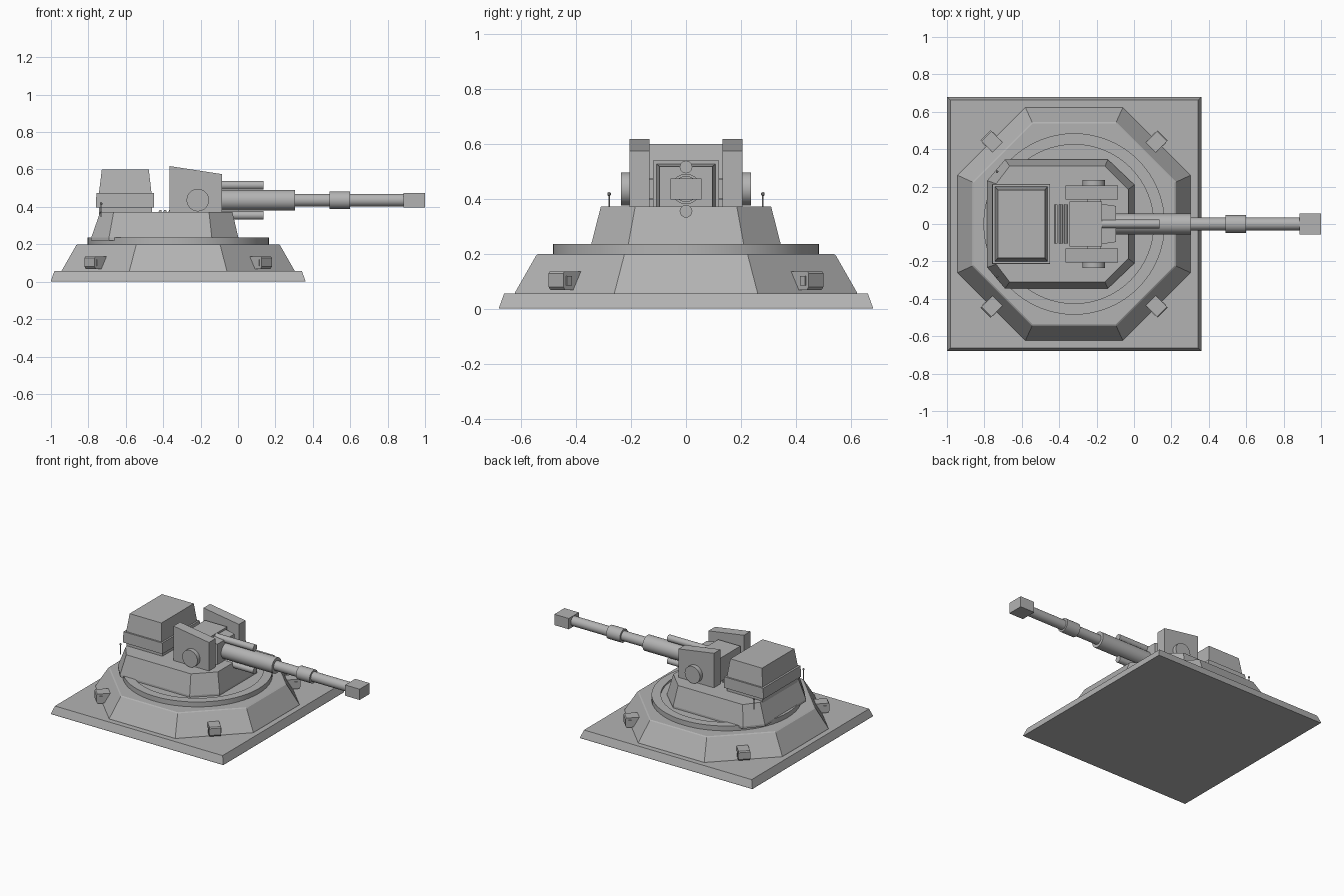
import bpy, bmesh, math
from mathutils import Matrix, Vector

if "Cube" in bpy.data.objects:
    bpy.data.objects.remove(bpy.data.objects["Cube"])

CX = -0.32      # centre of the base
GUN_Z = 0.436   # height of the barrel axis

gray = bpy.data.materials.new("gray metal")
gray.diffuse_color = (0.45, 0.45, 0.45, 1)
gray.use_nodes = True
gray.node_tree.nodes["Principled BSDF"].inputs["Base Color"].default_value = gray.diffuse_color


def finish(name, bm, smooth=False):
    bmesh.ops.recalc_face_normals(bm, faces=bm.faces)
    mesh = bpy.data.meshes.new(name)
    bm.to_mesh(mesh)
    bm.free()
    mesh.materials.append(gray)
    obj = bpy.data.objects.new(name, mesh)
    bpy.context.collection.objects.link(obj)
    if smooth:
        bpy.context.view_layer.objects.active = obj
        obj.select_set(True)
        bpy.ops.object.shade_smooth_by_angle(angle=math.radians(35))
        obj.select_set(False)
    return obj


def loft(name, rings, smooth=False):
    """Closed solid through a stack of rings with equal point counts."""
    bm = bmesh.new()
    rows = [[bm.verts.new(p) for p in r] for r in rings]
    for a, b in zip(rows, rows[1:]):
        for i in range(len(a)):
            j = (i + 1) % len(a)
            bm.faces.new((a[i], a[j], b[j], b[i]))
    bm.faces.new(rows[0])
    bm.faces.new(rows[-1])
    return finish(name, bm, smooth)


def rect(x0, x1, y, z):
    return [(x0, -y, z), (x1, -y, z), (x1, y, z), (x0, y, z)]


def box(name, x0, x1, y, z0, z1):
    return loft(name, [rect(x0, x1, y, z0), rect(x0, x1, y, z1)])


def lathe(name, profile, origin, axis, n=32):
    """Revolve (radius, distance) pairs about an axis through origin."""
    rot = Vector((0, 0, 1)).rotation_difference(Vector(axis)).to_matrix()
    rings = []
    for r, d in profile:
        angles = [2 * math.pi * i / n for i in range(n)]
        rings.append([Vector(origin) + rot @ Vector((r * math.cos(a), r * math.sin(a), d))
                      for a in angles])
    return loft(name, rings, True)


def octagon(half, flat, z):
    pts = [(half, -flat), (half, flat), (flat, half), (-flat, half),
           (-half, flat), (-half, -flat), (-flat, -half), (flat, -half)]
    return [(CX + x, y, z) for x, y in pts]


def turret_ring(x0, x1, y, back_y, back_x, front_x, front_y, z):
    half = [(x1, front_y), (front_x, y), (back_x, y), (x0, back_y)]
    return [(a, b, z) for a, b in half] + [(a, -b, z) for a, b in reversed(half)]


# Foundation slab and octagonal base
loft("base_slab", [rect(-1, 0.36, 0.68, 0), rect(-1, 0.36, 0.68, 0.006),
                   rect(-0.982, 0.342, 0.662, 0.056)])
loft("octagon_base", [octagon(0.625, 0.262, 0.05), octagon(0.622, 0.26, 0.06),
                      octagon(0.545, 0.225, 0.195), octagon(0.537, 0.222, 0.2)])

# Turntable with a slightly sunken centre
lathe("turntable", [(0.485, 0.19), (0.485, 0.235), (0.425, 0.235), (0.425, 0.222)],
      (CX, 0, 0), (0, 0, 1), 64)

# Turret body
loft("turret_body", [turret_ring(-0.785, 0.002, 0.345, 0.232, -0.69, -0.14, 0.21, 0.22),
                     turret_ring(-0.785, 0.002, 0.345, 0.232, -0.69, -0.14, 0.21, 0.235),
                     turret_ring(-0.737, -0.03, 0.31, 0.215, -0.665, -0.155, 0.185, 0.372)])

# Rear housing: foot, skirt and tapered top
box("housing_foot", -0.742, -0.46, 0.195, 0.36, 0.4)
loft("housing_skirt", [rect(-0.76, -0.448, 0.213, 0.398), rect(-0.757, -0.45, 0.211, 0.475)])
loft("housing_top", [rect(-0.744, -0.462, 0.2, 0.47), rect(-0.728, -0.477, 0.182, 0.6)])

# Cheek plates with pivot discs on both sides
for s, side in ((-1, "right"), (1, "left")):
    outline = [(-0.365, 0.365), (-0.085, 0.365), (-0.085, 0.575), (-0.365, 0.618)]
    loft("cheek_plate_" + side, [[(x, s * y, z) for x, z in outline] for y in (0.132, 0.206)])
    lathe("pivot_disc_" + side, [(0.06, 0), (0.06, 0.036)], (-0.215, s * 0.2, GUN_Z), (0, s, 0))
    # Thin aerial with a ball tip
    lathe("aerial_" + side, [(0.003, 0), (0.003, 0.065), (0.007, 0.069), (0.007, 0.075),
                             (0.003, 0.08)], (-0.732, s * 0.28, 0.345), (0, 0, 1), 10)

# Gun mount between the cheeks
box("gun_mount", -0.345, -0.17, 0.12, 0.365, 0.54)
loft("mantlet", [[(x, a * y, z) for a, z in ((-1, 0.368), (1, 0.368), (1, top), (-1, top))]
                 for x, y, top in ((-0.175, 0.108, 0.527), (-0.095, 0.096, 0.518))])
box("axle_bridge", -0.25, -0.18, 0.14, 0.4, 0.47)

# Barrel, collar, muzzle block and recoil cylinders
lathe("barrel", [(0.055, 0), (0.055, 0.405), (0.034, 0.405), (0.034, 0.59), (0.047, 0.59),
                 (0.047, 0.698), (0.034, 0.698), (0.034, 0.99)], (-0.1, 0, GUN_Z), (1, 0, 0))
box("muzzle_block", 0.886, 1.0, 0.057, 0.398, 0.475)
for label, z in (("upper", 0.516), ("lower", 0.355)):
    lathe("recoil_cylinder_" + label, [(0.023, 0), (0.023, 0.305)], (-0.17, 0, z), (1, 0, 0), 24)

# Deck grille behind the gun
for i in range(3):
    x = -0.428 + 0.026 * i
    loft("grille_slat", [rect(x, x + 0.02, 0.105, 0.368), rect(x + 0.008, x + 0.018, 0.105, 0.383)])

# Lamp boxes with thin side panels on the diagonal faces
for k in range(4):
    turn = Matrix.Translation((CX, 0, 0)) @ Matrix.Rotation(math.radians(45 + 90 * k), 4, 'Z')
    parts = [loft("lamp_box", [rect(0.56, 0.66, 0.038, 0.068), rect(0.56, 0.67, 0.038, 0.08),
                               rect(0.56, 0.67, 0.038, 0.128), rect(0.56, 0.664, 0.038, 0.136)]),
             box("lamp_panel", 0.63, 0.655, 0.042, 0.085, 0.12)]
    for p in parts:
        p.matrix_world = turn
